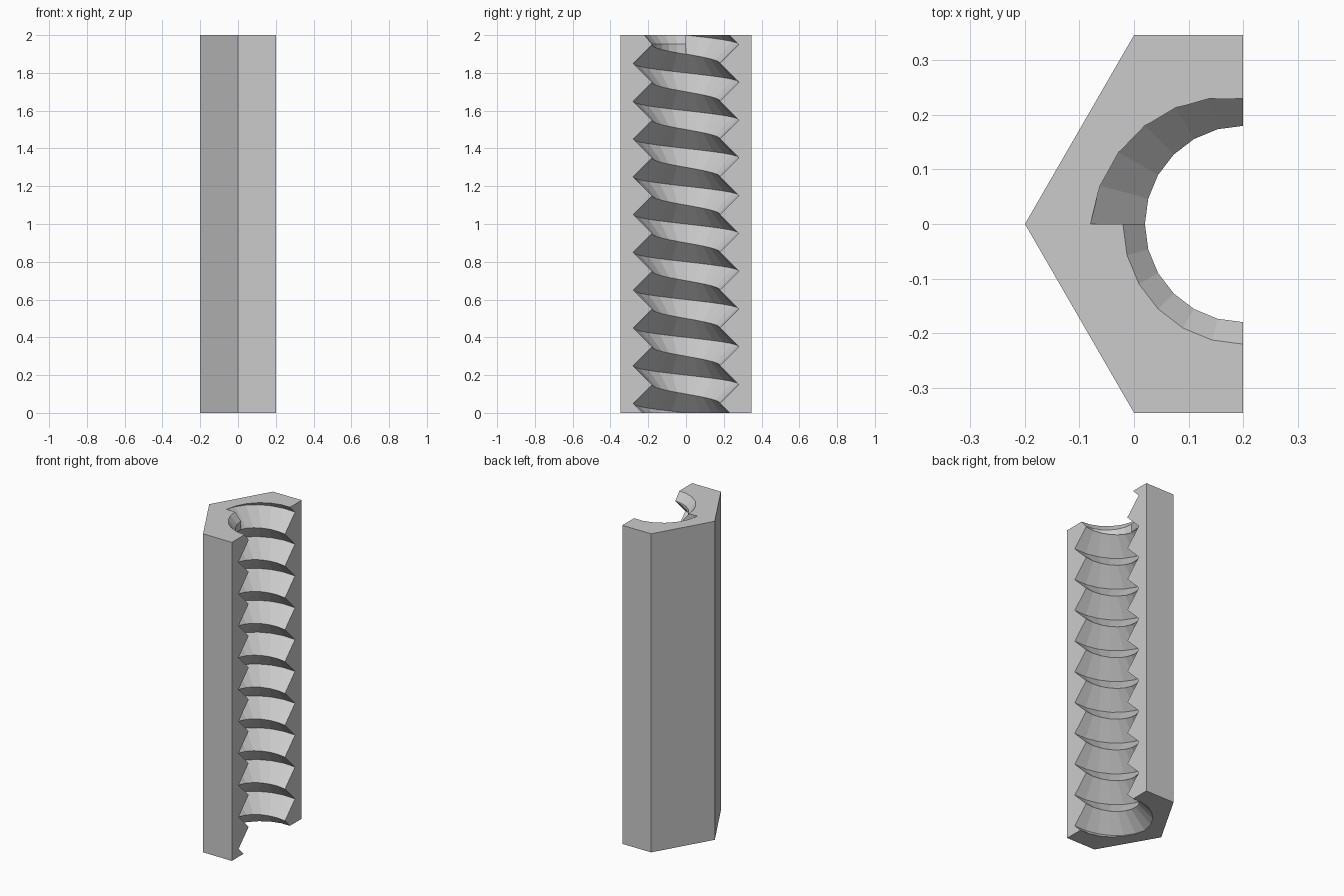
import bpy, bmesh
from math import sin, cos, radians, sqrt

if "Cube" in bpy.data.objects:
    bpy.data.objects.remove(bpy.data.objects["Cube"], do_unlink=True)

AXIS_X, HEIGHT, HEX = 0.2, 2.0, 0.4
MINOR, MAJOR, PITCH, STEP = 0.18, 0.28, 0.2, 15


def polar(r, angle, z):
    """Point around the bore; 0 is the front, 90 the middle of the wall."""
    a = radians(angle)
    return (AXIS_X - r * sin(a), -r * cos(a), z)


def make_object(name, bm):
    bmesh.ops.recalc_face_normals(bm, faces=bm.faces[:])
    mesh = bpy.data.meshes.new(name)
    bm.to_mesh(mesh)
    bm.free()
    ob = bpy.data.objects.new(name, mesh)
    bpy.context.scene.collection.objects.link(ob)
    return ob


def skin(bm, columns):
    for a, b in zip(columns, columns[1:]):
        for k in range(len(a) - 1):
            bm.faces.new((a[k], b[k], b[k + 1], a[k + 1]))


def subtract(target, cutter):
    cutter.hide_render = True
    mod = target.modifiers.new("cut", "BOOLEAN")
    mod.operation, mod.solver, mod.object = "DIFFERENCE", "EXACT", cutter
    bpy.context.view_layer.update()
    deps = bpy.context.evaluated_depsgraph_get()
    mesh = bpy.data.meshes.new_from_object(target.evaluated_get(deps))
    target.modifiers.clear()
    target.data = mesh
    bpy.data.objects.remove(cutter, do_unlink=True)


# Half of a long hexagonal bar, split through its axis
bm = bmesh.new()
half = HEX * sqrt(3) / 2
outline = [(AXIS_X, -half), (AXIS_X, half), (0, half), (AXIS_X - HEX, 0), (0, -half)]
base = bm.faces.new([bm.verts.new((x, y, 0)) for x, y in outline])
top = bmesh.ops.extrude_face_region(bm, geom=[base])["geom"]
bmesh.ops.translate(bm, vec=(0, 0, HEIGHT),
                    verts=[v for v in top if isinstance(v, bmesh.types.BMVert)])
body = make_object("threaded_half_nut", bm)

# Helical V-thread cutter, longer than the bar at both ends
bm = bmesh.new()
columns = []
for angle in range(0, 361, STEP):
    start = -0.35 - PITCH * angle / 360
    columns.append([bm.verts.new(polar(MINOR if k % 2 else MAJOR, angle,
                                       start + k * PITCH / 2)) for k in range(31)])
skin(bm, columns)
bmesh.ops.remove_doubles(bm, verts=bm.verts[:], dist=0.0001)
low, high = (bm.verts.new((AXIS_X, 0, z)) for z in (-0.4, 2.6))
for e in [e for e in bm.edges if e.is_boundary]:
    tip = low if e.verts[0].co.z < 1 else high
    bm.faces.new((e.verts[0], e.verts[1], tip))
thread = make_object("thread_cutter", bm)

# The thread stops halfway round at the top, leaving a plain chamfered mouth
bm = bmesh.new()
columns = []
for angle in [-3, *range(0, 91, STEP)]:
    crest = 1.948 - PITCH * angle / 360
    profile = [(0.5, crest - 0.1), (MINOR, crest), (MINOR, 1.952),
               (0.38, 2.19), (0.5, 2.19)]
    ring = [bm.verts.new(polar(r, angle, z)) for r, z in profile]
    columns.append(ring + ring[:1])
skin(bm, columns)
bm.faces.new(columns[0][:-1])
bm.faces.new(columns[-1][:-1])
bmesh.ops.triangulate(bm, faces=bm.faces[:])
stop = make_object("thread_stop", bm)

subtract(thread, stop)
subtract(body, thread)

# Single grey finish
grey = bpy.data.materials.new("light_grey")
grey.use_nodes = True
grey.diffuse_color = (0.6, 0.6, 0.6, 1)
grey.node_tree.nodes["Principled BSDF"].inputs["Base Color"].default_value = (0.6, 0.6, 0.6, 1)
body.data.materials.clear()
body.data.materials.append(grey)
for p in body.data.polygons:
    p.material_index = 0
    p.use_smooth = False
